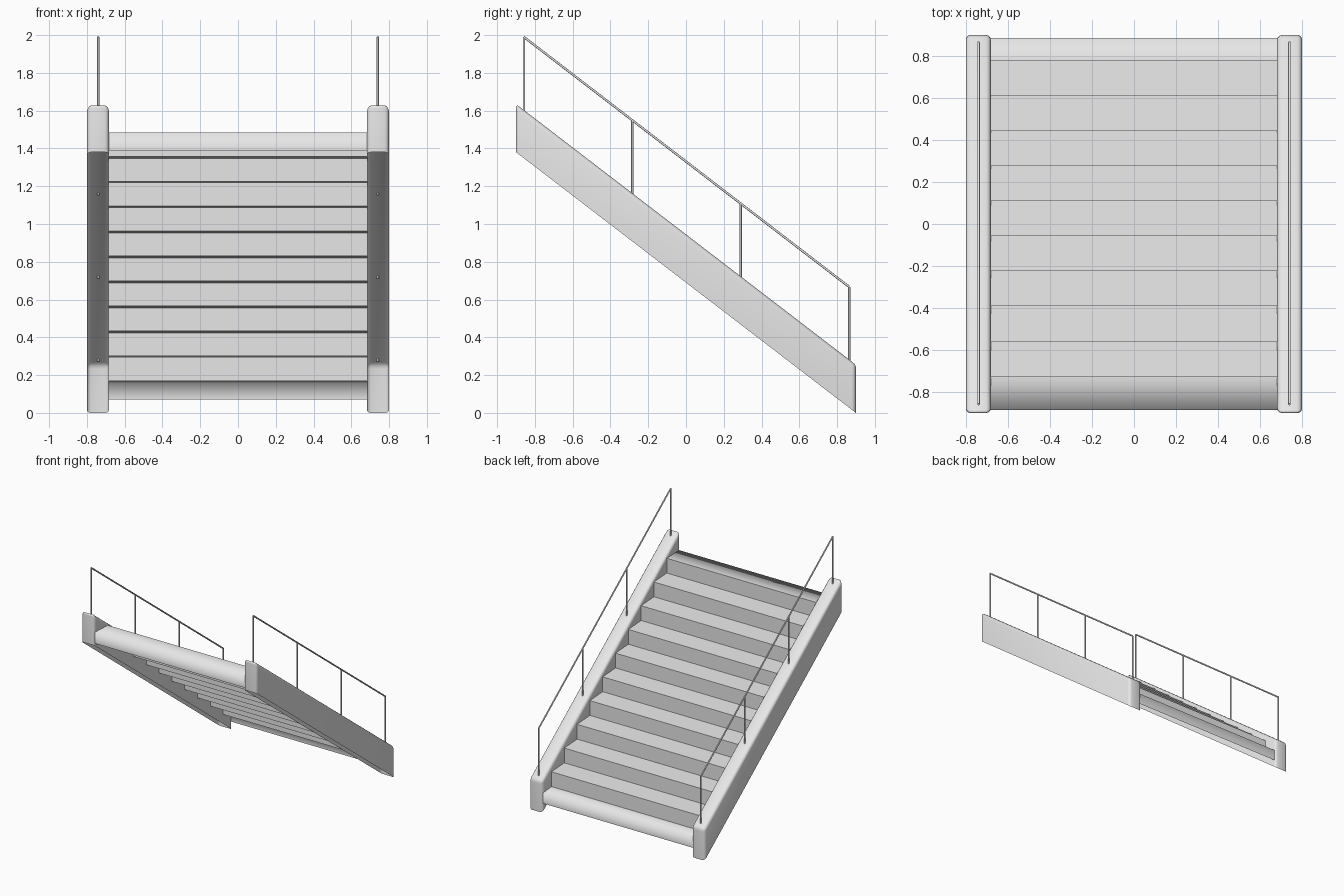
import bpy, bmesh
from mathutils import Vector

cube = bpy.data.objects.get("Cube")
if cube:
    bpy.data.objects.remove(cube, do_unlink=True)

grey = bpy.data.materials.new("light grey")
grey.use_nodes = True
grey.diffuse_color = (0.8, 0.8, 0.8, 1)
grey.node_tree.nodes["Principled BSDF"].inputs["Base Color"].default_value = (0.8, 0.8, 0.8, 1)


def add_object(name, bm):
    mesh = bpy.data.meshes.new(name)
    bm.to_mesh(mesh)
    bm.free()
    obj = bpy.data.objects.new(name, mesh)
    mesh.materials.append(grey)
    bpy.context.collection.objects.link(obj)
    return obj


def smooth(obj, angle=0.9):
    bpy.ops.object.select_all(action="DESELECT")
    obj.select_set(True)
    bpy.context.view_layer.objects.active = obj
    bpy.ops.object.shade_smooth_by_angle(angle=angle)


# Steps: one folded sheet that climbs towards the front
STEPS, RUN, RISE, HALF = 10, 0.167, 0.132, 0.685
profile = [(0.885, 0.07), (0.885, 0.16)]
for i in range(STEPS):
    y, z = 0.78 - RUN * i, 0.165 + RISE * i
    profile += [(y, z + 0.005), (y, z + RISE - 0.005)]
profile += [(-0.885, 1.485), (-0.885, 1.39)]

bm = bmesh.new()
rows = [[bm.verts.new((x, y, z)) for x in (HALF, -HALF)] for y, z in profile]
for a, b in zip(rows, rows[1:]):
    bm.faces.new((a[0], a[1], b[1], b[0])).smooth = True
bm.normal_update()
# Only the outermost nosings shade softly
soft = (rows[1], rows[-2])
for edge in bm.edges:
    edge.smooth = any(set(edge.verts) == set(row) for row in soft)
if bm.faces[:][1].normal.z < 0:
    bmesh.ops.reverse_faces(bm, faces=bm.faces[:])
add_object("steps", bm)


# Side beams: sloped shells, open underneath, with rounded edges
def side_beam(name, side):
    bm = bmesh.new()
    bmesh.ops.create_cube(bm, size=1)
    for v in bm.verts:
        y = 1.8 * v.co.y
        height = 0.255 if v.co.z > 0 else 0
        v.co = (side * 0.741 + v.co.x * 0.118, y, 0.69 - 0.767 * y + height)
    bm.normal_update()
    bottom = min(bm.faces, key=lambda f: f.normal.z)
    bmesh.ops.delete(bm, geom=[bottom], context="FACES_ONLY")
    edges = [e for e in bm.edges if not e.is_boundary]
    bmesh.ops.bevel(bm, geom=edges, offset=0.022, segments=3,
                    profile=0.5, affect="EDGES")
    smooth(add_object(name, bm))


# Thin round bar between two points
def bar(bm, start, end, radius=0.006):
    start, end = Vector(start), Vector(end)
    axis = end - start
    matrix = axis.to_track_quat("Z", "Y").to_matrix().to_4x4()
    matrix.translation = (start + end) / 2
    bmesh.ops.create_cone(bm, cap_ends=True, segments=8, radius1=radius,
                          radius2=radius, depth=axis.length, matrix=matrix)


# Handrails: four posts and a sloped top rail
def handrail(name, side):
    bm = bmesh.new()
    x = side * 0.74
    tops = []
    for i in range(4):
        y = -0.858 + 0.574 * i
        top = Vector((x, y, 1.99 - 0.441 * i))
        bar(bm, (x, y, 0.935 - 0.767 * y), top)
        tops.append(top)
    bar(bm, tops[0], tops[-1])
    smooth(add_object(name, bm))


for label, side in (("left", 1), ("right", -1)):
    side_beam(label + "_side_beam", side)
    handrail(label + "_handrail", side)
